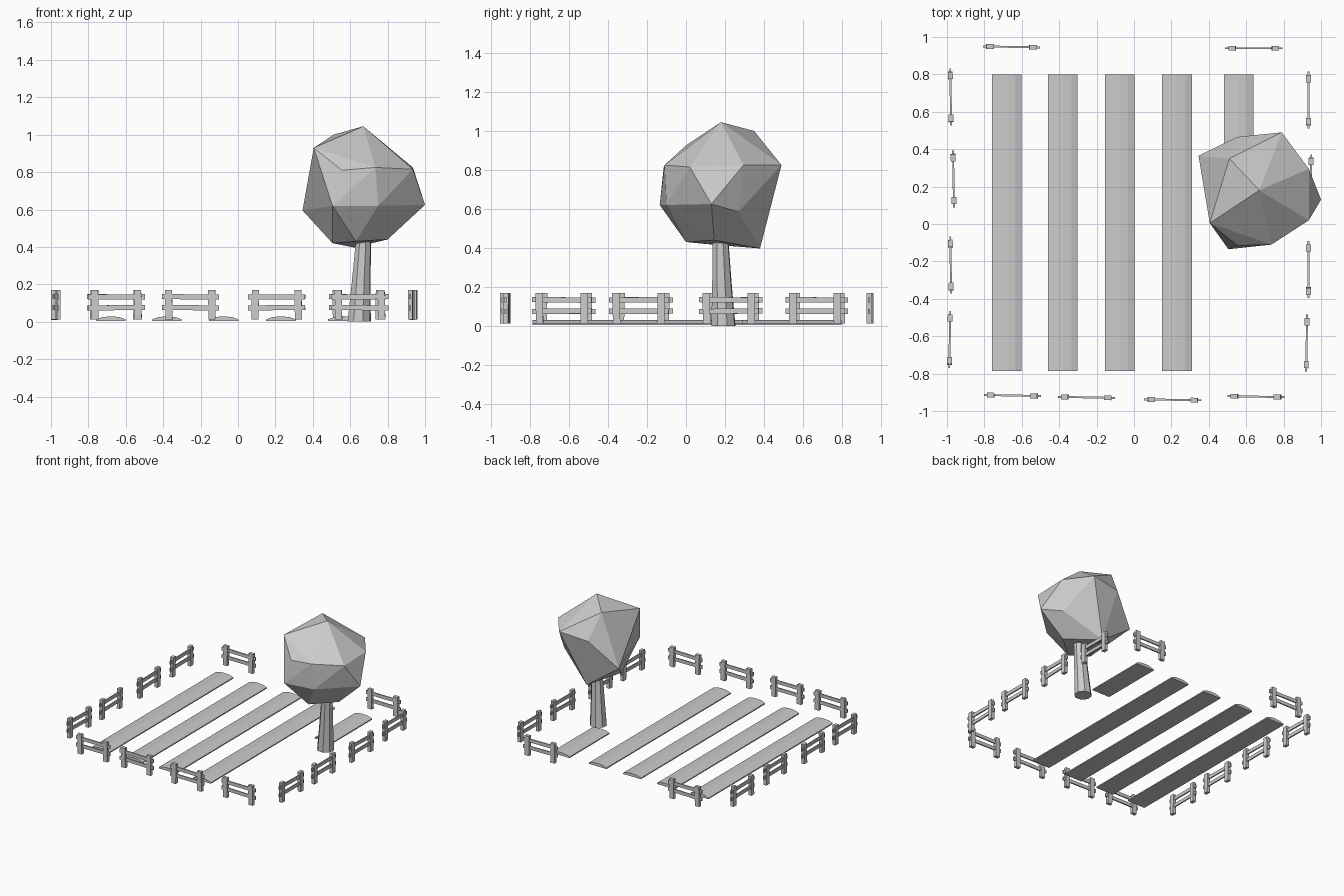
import bpy, bmesh, math, random
from mathutils import Matrix, Vector

if "Cube" in bpy.data.objects:
    bpy.data.objects.remove(bpy.data.objects["Cube"])

random.seed(4)


def finish(bm, name, loc=(0, 0, 0), yaw=0):
    bmesh.ops.recalc_face_normals(bm, faces=bm.faces)
    me = bpy.data.meshes.new(name)
    bm.to_mesh(me)
    bm.free()
    ob = bpy.data.objects.new(name, me)
    ob.location = loc
    ob.rotation_euler.z = yaw
    bpy.context.collection.objects.link(ob)
    return ob


def box(bm, centre, size, tilt=0):
    m = (Matrix.Translation(centre) @ Matrix.Rotation(tilt, 4, 'Y')
         @ Matrix.Diagonal((*size, 1)))
    bmesh.ops.create_cube(bm, size=1, matrix=m)


def loft(bm, rings):
    # skin matching rings of points and cap both ends
    vs = [[bm.verts.new(p) for p in r] for r in rings]
    n = len(vs[0])
    for a, b in zip(vs, vs[1:]):
        for i in range(n):
            j = (i + 1) % n
            bm.faces.new((a[i], a[j], b[j], b[i]))
    bm.faces.new(vs[0])
    bm.faces.new(vs[-1])


# Fence panels: two posts and two rails
def fence(name, x, y, yaw):
    bm = bmesh.new()
    for px in (-0.115, 0.115):
        box(bm, (px, 0, 0.09), (0.038, 0.026, 0.158), random.uniform(-0.03, 0.03))
    for z in (0.133, 0.075):
        box(bm, (0, 0, z), (0.305, 0.01, 0.027), random.uniform(-0.015, 0.015))
    finish(bm, name, (x, y, 0), math.radians(yaw))


panels = {
    "front_fence": [(-0.65, -0.917, -1), (-0.255, -0.927, -1), (0.207, -0.94, -1), (0.652, -0.923, -1)],
    "back_fence": [(-0.655, 0.947, -1), (0.64, 0.94, 0)],
    "left_fence": [(-0.98, 0.68, 91), (-0.965, 0.24, 91), (-0.98, -0.22, 91), (-0.985, -0.617, 89)],
    "right_fence": [(0.932, 0.662, 90), (0.945, 0.22, 89), (0.933, -0.243, 90), (0.923, -0.637, 89)],
}
for name, spots in panels.items():
    for i, spot in enumerate(spots):
        fence(f"{name}_{i + 1}", *spot)

# Planting beds with a low arched top; the last is cut short by the tree
arch = [(-0.079, 0.004), (0.079, 0.004), (0.079, 0.013), (0.045, 0.025),
        (0, 0.029), (-0.045, 0.025), (-0.079, 0.013)]
for i, (x, y0) in enumerate([(-0.68, -0.787), (-0.38, -0.787), (-0.077, -0.787),
                             (0.23, -0.787), (0.56, 0.29)]):
    bm = bmesh.new()
    loft(bm, [[(x + u, y, z) for u, z in arch] for y in (y0, 0.798)])
    finish(bm, f"planting_bed_{i + 1}")

# Tapered leaning trunk
bm = bmesh.new()
loft(bm, [[(x + r * math.cos(k * math.pi / 4 + 0.3), y + r * math.sin(k * math.pi / 4 + 0.3), z)
           for k in range(8)]
          for x, y, r, z in [(0.648, 0.192, 0.065, 0), (0.658, 0.185, 0.053, 0.2),
                             (0.67, 0.178, 0.043, 0.42), (0.672, 0.178, 0.04, 0.5)]])
finish(bm, "tree_trunk")

# Faceted crown
crown = [(0.67, 0.18, 1.045), (0.51, 0.35, 1.0), (0.405, 0.005, 0.93),
         (0.935, 0.295, 0.825), (0.79, 0.49, 0.825), (0.935, 0.02, 0.815),
         (0.735, -0.11, 0.825), (0.555, -0.115, 0.81), (0.55, 0.465, 0.8),
         (1.0, 0.13, 0.625), (0.75, -0.1, 0.62), (0.505, -0.135, 0.62),
         (0.345, 0.365, 0.595), (0.90, 0.27, 0.585), (0.80, 0.145, 0.44),
         (0.63, 0.0, 0.43), (0.505, 0.1, 0.42), (0.62, 0.38, 0.397)]
bm = bmesh.new()
for p in crown:
    bm.verts.new(p)
bmesh.ops.convex_hull(bm, input=bm.verts[:])
bmesh.ops.delete(bm, geom=[v for v in bm.verts if not v.link_faces], context='VERTS')
finish(bm, "tree_crown")
